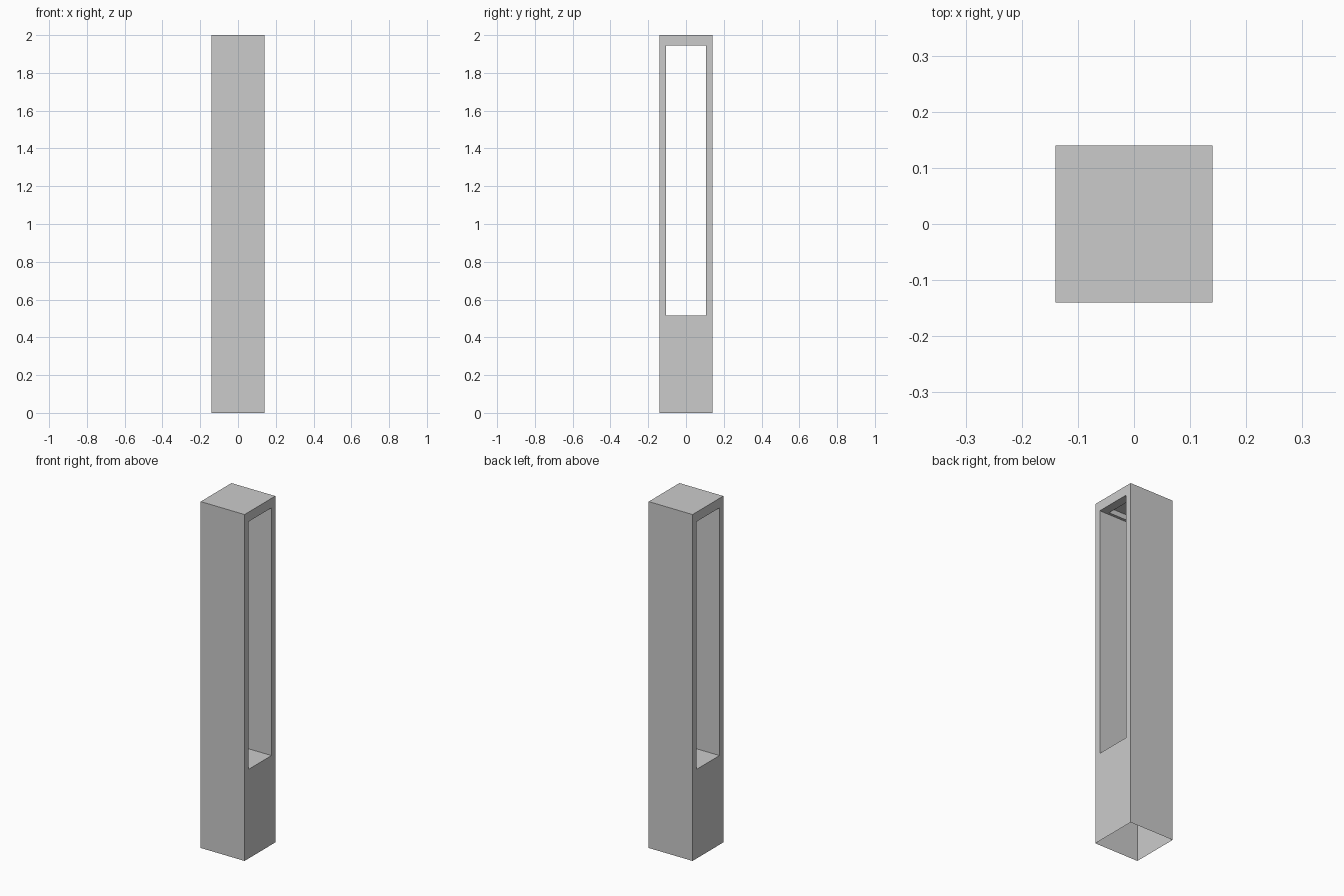
import bpy, bmesh

if "Cube" in bpy.data.objects:
    bpy.data.objects.remove(bpy.data.objects["Cube"])

W, H = 0.14, 2.0              # half width, height
OPEN_Y, Z0, Z1 = 0.105, 0.515, 1.945   # through opening
LAMP, LAMP_Z = 0.09, 1.975    # recess in the opening's ceiling


def side_loop(x, hy, z0, z1):
    """Rectangle in a plane of constant x: bottom, right, top, left sides."""
    return [(x, -hy, z0), (x, hy, z0), (x, hy, z1), (x, -hy, z1)]


def flat_loop(hx, hy, z):
    return [(-hx, -hy, z), (hx, -hy, z), (hx, hy, z), (-hx, hy, z)]


def face(bm, points):
    bm.faces.new([bm.verts.new(p) for p in points])


def bridge(bm, a, b, skip=()):
    """Join two four-point loops with quads, leaving out the skipped sides."""
    for i in range(4):
        if i not in skip:
            j = (i + 1) % 4
            face(bm, [a[i], a[j], b[j], b[i]])


def make_object(name, bm):
    bmesh.ops.remove_doubles(bm, verts=bm.verts, dist=1e-5)
    bmesh.ops.recalc_face_normals(bm, faces=bm.faces)
    mesh = bpy.data.meshes.new(name)
    bm.to_mesh(mesh)
    bm.free()
    obj = bpy.data.objects.new(name, mesh)
    bpy.context.collection.objects.link(obj)


bm = bmesh.new()
outer = [side_loop(x, W, 0, H) for x in (-W, W)]
inner = [side_loop(x, OPEN_Y, Z0, Z1) for x in (-W, W)]

# outer shell, open underneath
bridge(bm, *outer, skip=(0,))
# window frames on both open sides
for o, i in zip(outer, inner):
    bridge(bm, o, i)
# opening floor and cheeks
bridge(bm, *inner, skip=(2,))
# ceiling with recessed lamp well
rim = flat_loop(LAMP, LAMP, Z1)
well = flat_loop(LAMP, LAMP, LAMP_Z)
bridge(bm, flat_loop(W, OPEN_Y, Z1), rim)
bridge(bm, rim, well)
face(bm, well)
make_object("bollard_housing", bm)
